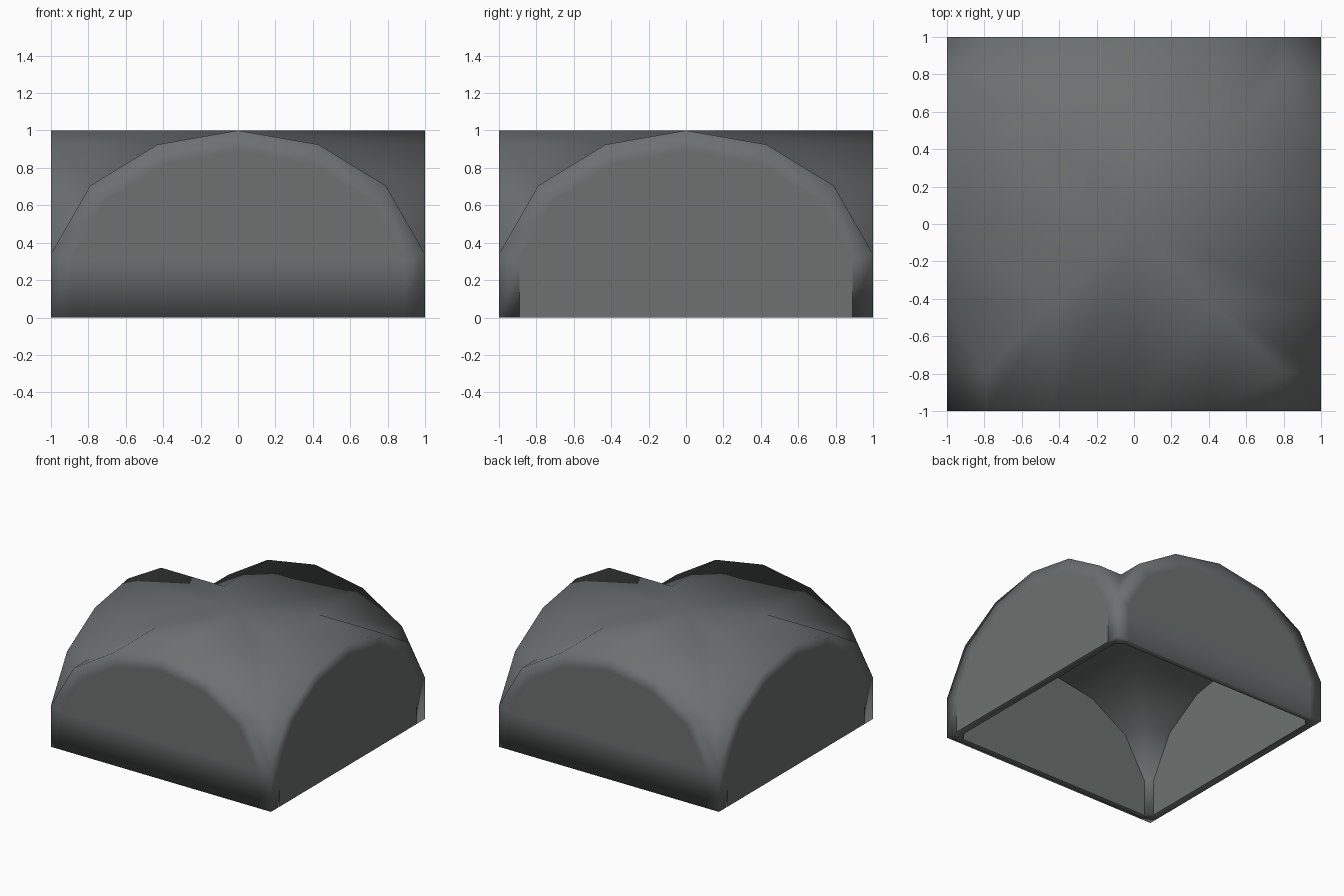
import bpy, bmesh

if "Cube" in bpy.data.objects:
    bpy.data.objects.remove(bpy.data.objects["Cube"])

# Half arch profile (x, z), mirrored to the full arch; the inner arch is a scaled copy
HALF = [(1, 0), (1, 0.34), (0.79, 0.705), (0.43, 0.925), (0, 1)]
OUTER = [(-x, z) for x, z in HALF] + HALF[-2::-1]
S = 0.89
INNER = [(x * S, z * S) for x, z in OUTER]
WALL = 0.94          # inner face of the walls
RIB = WALL - S       # chamfer of the groin ribs

bm = bmesh.new()
verts = {}


def turn(p, k):
    x, y, z = p
    for _ in range(k):
        x, y = -y, x
    return x, y, z


def vert(p):
    key = tuple(round(c, 4) + 0.0 for c in p)
    if key not in verts:
        verts[key] = bm.verts.new(key)
    return verts[key]


def face(pts, k, sharp=False):
    """Add one face turned k quarter turns, dropping repeated corners."""
    vs = list(dict.fromkeys(vert(turn(p, k)) for p in pts))
    if len(vs) < 3:
        return
    f = bm.faces.new(vs)
    f.smooth = True
    if sharp:
        for e in f.edges:
            e.smooth = False


for k in range(4):
    # roof barrel running from the wall to the groins
    for (ax, az), (bx, bz) in zip(OUTER[1:7], OUTER[2:8]):
        face([(ax, -1, az), (bx, -1, bz), (bx, -abs(bx), bz), (ax, -abs(ax), az)], k)

    # arch border on the wall
    for i in range(8):
        face([(x, -1, z) for x, z in (OUTER[i], OUTER[i + 1], INNER[i + 1], INNER[i])], k)

    # outer wall panel
    face([(x, -1, z) for x, z in INNER[1:8]], k)
    face([(x, -1, z) for x, z in (INNER[0], INNER[1], INNER[7], INNER[8])], k)
    if k % 2:
        # crisp foot and jambs on the side walls
        for a, b in ((0, 1), (7, 8), (0, 8)):
            pair = [vert(turn((INNER[i][0], -1, INNER[i][1]), k)) for i in (a, b)]
            bm.edges.get(pair).smooth = False

    # inner ceiling barrel
    for (ax, az), (bx, bz) in zip(INNER[:8], INNER[1:]):
        face([(ax, -WALL, az), (bx, -WALL, bz),
              (bx, -abs(bx) - RIB, bz), (ax, -abs(ax) - RIB, az)], k)

    # diagonal groin rib and corner post
    for (ax, az), (bx, bz) in zip(INNER[4:8], INNER[5:]):
        face([(ax, -ax - RIB, az), (bx, -bx - RIB, bz),
              (bx + RIB, -bx, bz), (ax + RIB, -ax, az)], k)

    # inner wall panel
    face([(x, -WALL, z) for x, z in INNER], k, sharp=True)

    # bottom rim and corner foot
    face([(-S, -1, 0), (S, -1, 0), (S, -WALL, 0), (-S, -WALL, 0)], k)
    face([(S, -1, 0), (1, -1, 0), (1, -S, 0), (WALL, -S, 0), (S, -WALL, 0)], k)

# small crown where the ribs meet
face([turn((0, -RIB, S), k) for k in range(4)], 0)
bmesh.ops.recalc_face_normals(bm, faces=bm.faces[:])

mesh = bpy.data.meshes.new("groin_vault")
bm.to_mesh(mesh)
bm.free()
vault = bpy.data.objects.new("groin_vault", mesh)
bpy.context.collection.objects.link(vault)

stone = bpy.data.materials.new("dark_grey_stone")
stone.diffuse_color = (0.150, 0.164, 0.162, 1)
stone.use_nodes = True
stone.node_tree.nodes["Principled BSDF"].inputs["Base Color"].default_value = stone.diffuse_color
mesh.materials.append(stone)
